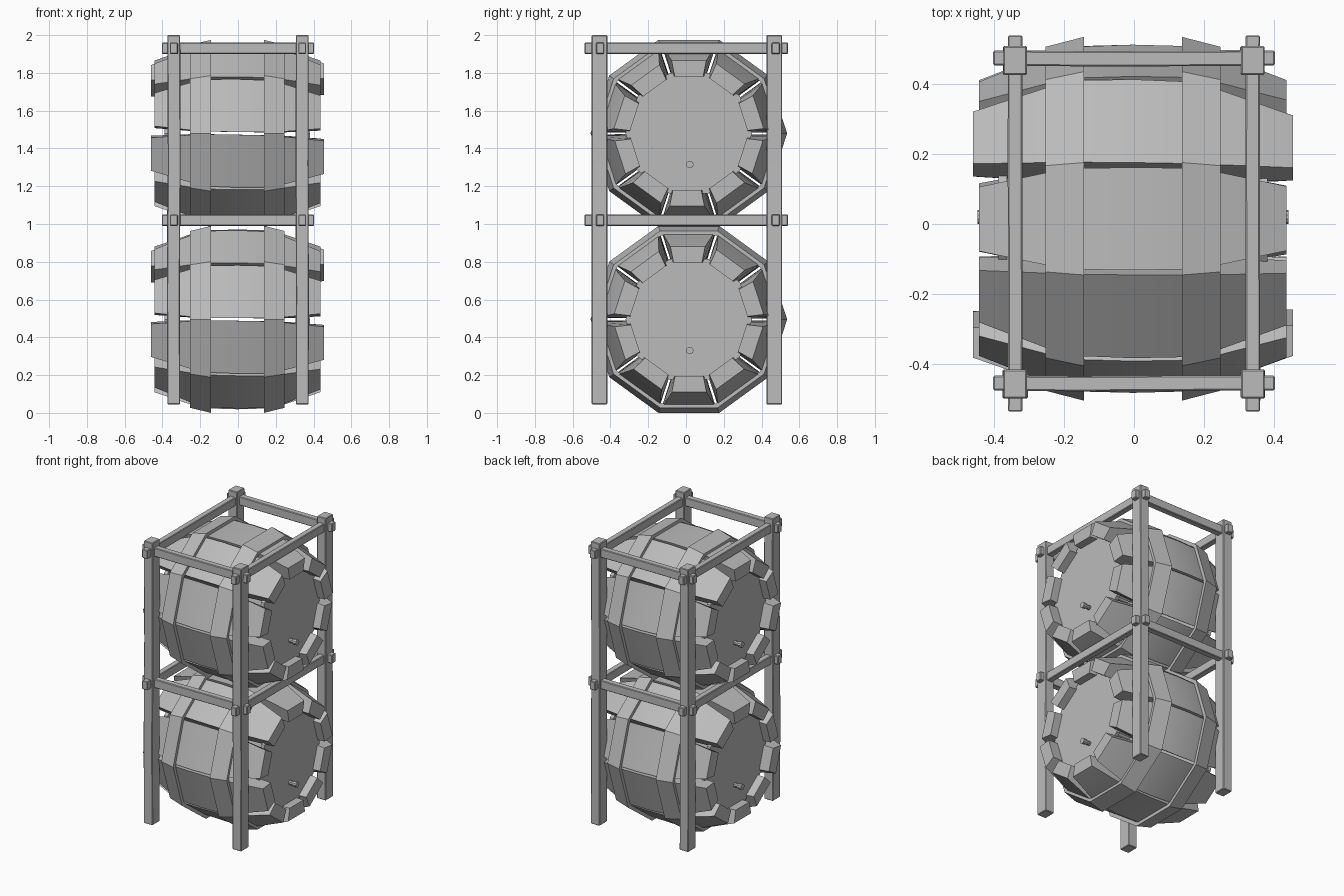
import bpy, bmesh, math, random
from mathutils import Matrix, Vector

random.seed(4)
cube = bpy.data.objects.get("Cube")
if cube:
    bpy.data.objects.remove(cube)

grey = bpy.data.materials.new("weathered grey")
grey.use_nodes = True
grey.diffuse_color = (0.5, 0.5, 0.5, 1)
grey.node_tree.nodes["Principled BSDF"].inputs["Base Color"].default_value = (0.5, 0.5, 0.5, 1)

SIDES = 10
STEP = 2 * math.pi / SIDES


def finish(name, bm, smooth=False):
    bmesh.ops.recalc_face_normals(bm, faces=bm.faces)
    mesh = bpy.data.meshes.new(name)
    bm.to_mesh(mesh)
    bm.free()
    mesh.materials.append(grey)
    obj = bpy.data.objects.new(name, mesh)
    bpy.context.collection.objects.link(obj)
    if smooth:
        bpy.ops.object.select_all(action='DESELECT')
        obj.select_set(True)
        bpy.context.view_layer.objects.active = obj
        bpy.ops.object.shade_smooth_by_angle(angle=math.radians(25))
    return obj


def loft(bm, rings, closed=False):
    """Skin a list of equal point rings; cap the ends unless closed."""
    loops = [[bm.verts.new(p) for p in ring] for ring in rings]
    n = len(loops[0])
    pairs = list(zip(loops, loops[1:]))
    if closed:
        pairs.append((loops[-1], loops[0]))
    for a, b in pairs:
        for i in range(n):
            j = (i + 1) % n
            bm.faces.new((a[i], a[j], b[j], b[i]))
    if not closed:
        bm.faces.new(loops[0])
        bm.faces.new(loops[-1])


def circle(x, radius, sides, centre, phase=0.0):
    return [centre + Vector((x, radius * math.cos(phase + i * 2 * math.pi / sides),
                             radius * math.sin(phase + i * 2 * math.pi / sides)))
            for i in range(sides)]


# Half of a stave: distance along the axis, outer radius, outer and inner half widths
STAVE = [(0.0, 0.476, 0.147, 0.09), (0.14, 0.472, 0.145, 0.09),
         (0.25, 0.45, 0.132, 0.088), (1.0, 0.385, 0.092, 0.075)]
INNER = 0.30


def stave(name, centre, angle, end):
    bm = bmesh.new()
    turn = Matrix.Rotation(angle, 3, 'X')
    skew = random.uniform(-0.025, 0.025)
    rings = []
    for sign, part in ((-1, STAVE[:0:-1]), (1, STAVE)):
        for x, r, wide, narrow in part:
            x = sign * min(x, end)
            y = skew * x
            ring = [(x, y - wide, r), (x, y + wide, r), (x, y + narrow, INNER), (x, y - narrow, INNER)]
            rings.append([centre + turn @ Vector(p) for p in ring])
    loft(bm, rings)
    finish(name, bm, True)


def hoop(name, centre, sign):
    bm = bmesh.new()
    k = 1 / math.cos(STEP / 2)
    profile = [(0.14, 0.495), (0.25, 0.468), (0.25, 0.445), (0.14, 0.468)]
    loft(bm, [circle(sign * x, r * k, SIDES, centre) for x, r in profile], closed=True)
    finish(name, bm)


def barrel(label, z):
    centre = Vector((-0.003, 0.015, z))
    for i in range(SIDES):
        # Two opposite staves overhang the rest
        end = 0.458 if i in (3, 9) else 0.44
        stave(f"{label}_stave_{i + 1}", centre, i * STEP, end)
    for side, sign in (("left", 1), ("right", -1)):
        hoop(f"{label}_hoop_{side}", centre, sign)
        # Recessed end board
        bm = bmesh.new()
        loft(bm, [circle(sign * x, 0.335, SIDES, centre) for x in (0.36, 0.385)])
        finish(f"{label}_end_board_{side}", bm)
        # Stepped bung low on the end board
        bm = bmesh.new()
        low = centre + Vector((0, 0.005, -0.165))
        steps = [(0.37, 0.015), (0.42, 0.015), (0.42, 0.02), (0.445, 0.02)]
        loft(bm, [circle(sign * x, r, 10, low) for x, r in steps])
        finish(f"{label}_bung_{side}", bm, True)


def beam(name, start, end, width, depth, bow=0.0):
    """Roughly hewn square timber with chamfered edges."""
    bm = bmesh.new()
    start, end = Vector(start), Vector(end)
    axis = (end - start).normalized()
    u = Vector((0, 0, 1)) if abs(axis.z) < 0.5 else Vector((0, 1, 0))
    v = axis.cross(u)
    rings = []
    for t in (0, 0.3, 0.65, 1):
        wobble = v * random.uniform(-bow, bow) if 0 < t < 1 else Vector()
        c = start.lerp(end, t) + wobble
        rings.append([c + u * a * depth / 2 + v * b * width / 2
                      for a, b in ((-1, -1), (1, -1), (1, 1), (-1, 1))])
    loft(bm, rings)
    obj = finish(name, bm)
    bevel = obj.modifiers.new("worn edges", 'BEVEL')
    bevel.width = 0.004
    bevel.segments = 1


barrel("lower_barrel", 0.495)
barrel("upper_barrel", 1.48)

# Frame posts
for sx, side in ((1, "left"), (-1, "right")):
    for y, face in ((-0.458, "front"), (0.468, "back")):
        beam(f"post_{face}_{side}", (sx * 0.34, y, 0.045), (sx * 0.34, y, 2.0), 0.068, 0.083, 0.003)

# Frame rails, passing through the posts at two levels
for z, level in ((1.02, "middle"), (1.93, "top")):
    for y, face in ((-0.455, "front"), (0.475, "back")):
        beam(f"{level}_rail_{face}", (-0.403, y, z), (0.403, y, z), 0.043, 0.06, 0.003)
    for sx, side in ((1, "left"), (-1, "right")):
        beam(f"{level}_rail_{side}", (sx * 0.34, -0.537, z), (sx * 0.34, 0.54, z), 0.042, 0.06, 0.003)
